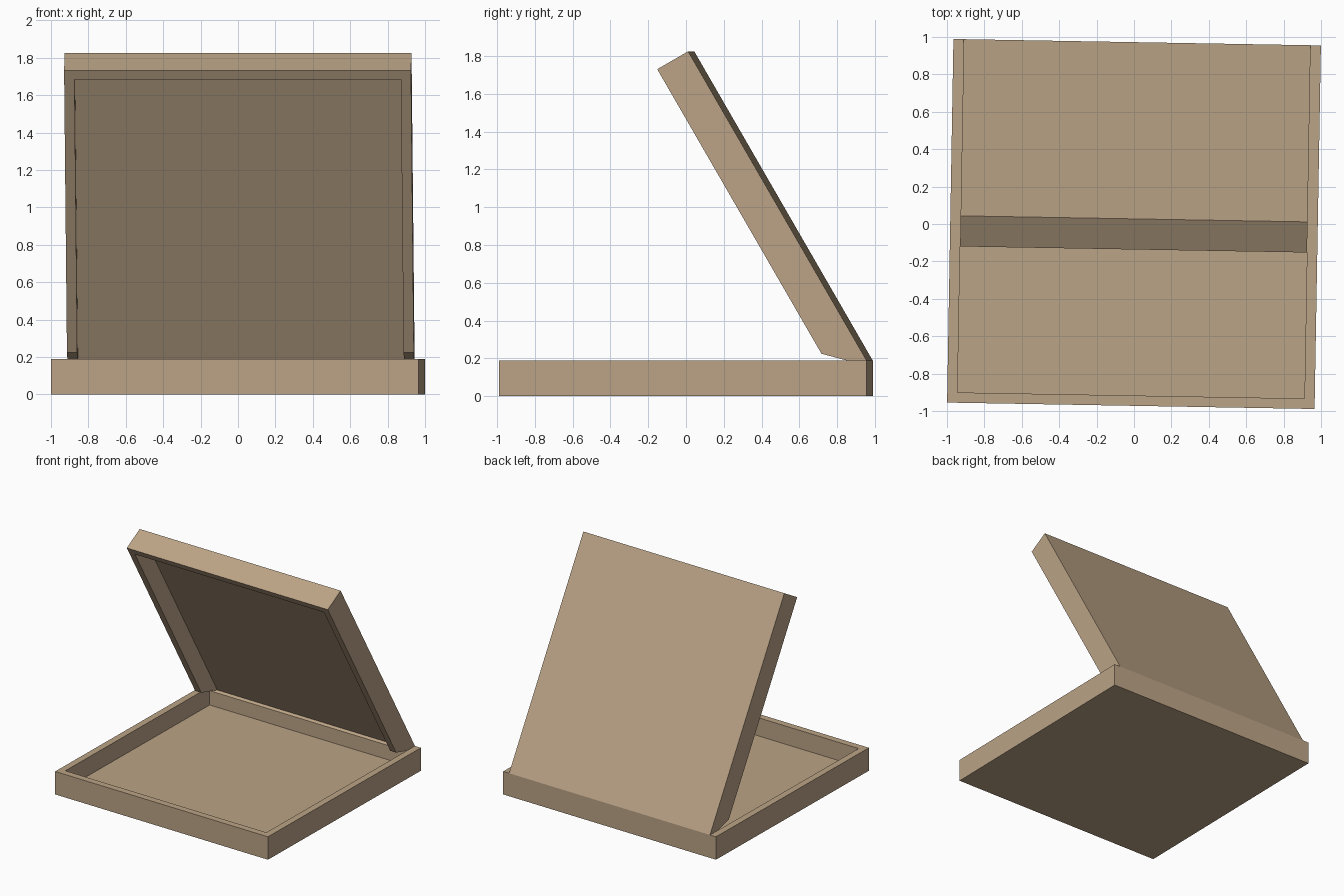
import bpy, bmesh
from math import radians, tan, sin, cos

if "Cube" in bpy.data.objects:
    bpy.data.objects.remove(bpy.data.objects["Cube"])

HX, HY = 0.9825, 0.972      # half width and depth of the tray
H, T, P = 0.189, 0.055, 0.039   # height, wall thickness, panel thickness
IN = HX - T                 # half width of the opening, which the lid fits
TURN = radians(-1)          # slight turn of the whole box
OPEN = radians(60)          # opening angle of the lid
L = 2 * HY - T              # lid length

wood = bpy.data.materials.new("wood")
wood.diffuse_color = (0.5, 0.37, 0.24, 1)
wood.use_nodes = True
wood.node_tree.nodes["Principled BSDF"].inputs["Base Color"].default_value = wood.diffuse_color


def prism(name, profile, half):
    """Extrude a (y, z) profile along x, from -half to +half."""
    bm = bmesh.new()
    face = bm.faces.new([bm.verts.new((-half, y, z)) for y, z in profile])
    ext = bmesh.ops.extrude_face_region(bm, geom=[face])["geom"]
    bmesh.ops.translate(bm, vec=(2 * half, 0, 0),
                        verts=[v for v in ext if isinstance(v, bmesh.types.BMVert)])
    bmesh.ops.recalc_face_normals(bm, faces=bm.faces)
    me = bpy.data.meshes.new(name)
    bm.to_mesh(me)
    bm.free()
    me.materials.append(wood)
    ob = bpy.data.objects.new(name, me)
    ob.rotation_euler.z = TURN
    bpy.context.collection.objects.link(ob)
    return ob


def hollow(ob, cutter):
    mod = ob.modifiers.new("hollow", "BOOLEAN")
    mod.operation = "DIFFERENCE"
    mod.solver = "EXACT"
    mod.object = cutter
    cutter.hide_render = True
    cutter.hide_viewport = True


def tilted(points):
    """Lid coordinates (depth inward, distance from hinge) to (y, z)."""
    c, s = cos(OPEN), sin(OPEN)
    return [(HY - u * c - w * s, H + u * s - w * c) for w, u in points]


# Tray, with the top of its back wall sloped to seat the open lid
tray = prism("tray", [(-HY, 0), (HY, 0), (HY, H), (-HY, H)], HX)
slope = tan(radians(30))
hollow(tray, prism("tray_cavity", [
    (-HY + T, P), (HY - T, P), (HY - T, H - T * slope),
    (HY + 0.1, H + 0.1 * slope), (HY + 0.1, H + 0.2), (-HY + T, H + 0.2)], IN))

# Lid, open at the hinge end where its side walls are chamfered
lid = prism("lid", tilted([(0, 0), (P, 0), (H, H - P), (H, L), (0, L)]), IN)
hollow(lid, prism("lid_cavity", tilted([
    (P, -0.1), (H + 0.1, -0.1), (H + 0.1, L - T), (P, L - T)]), IN - T))
